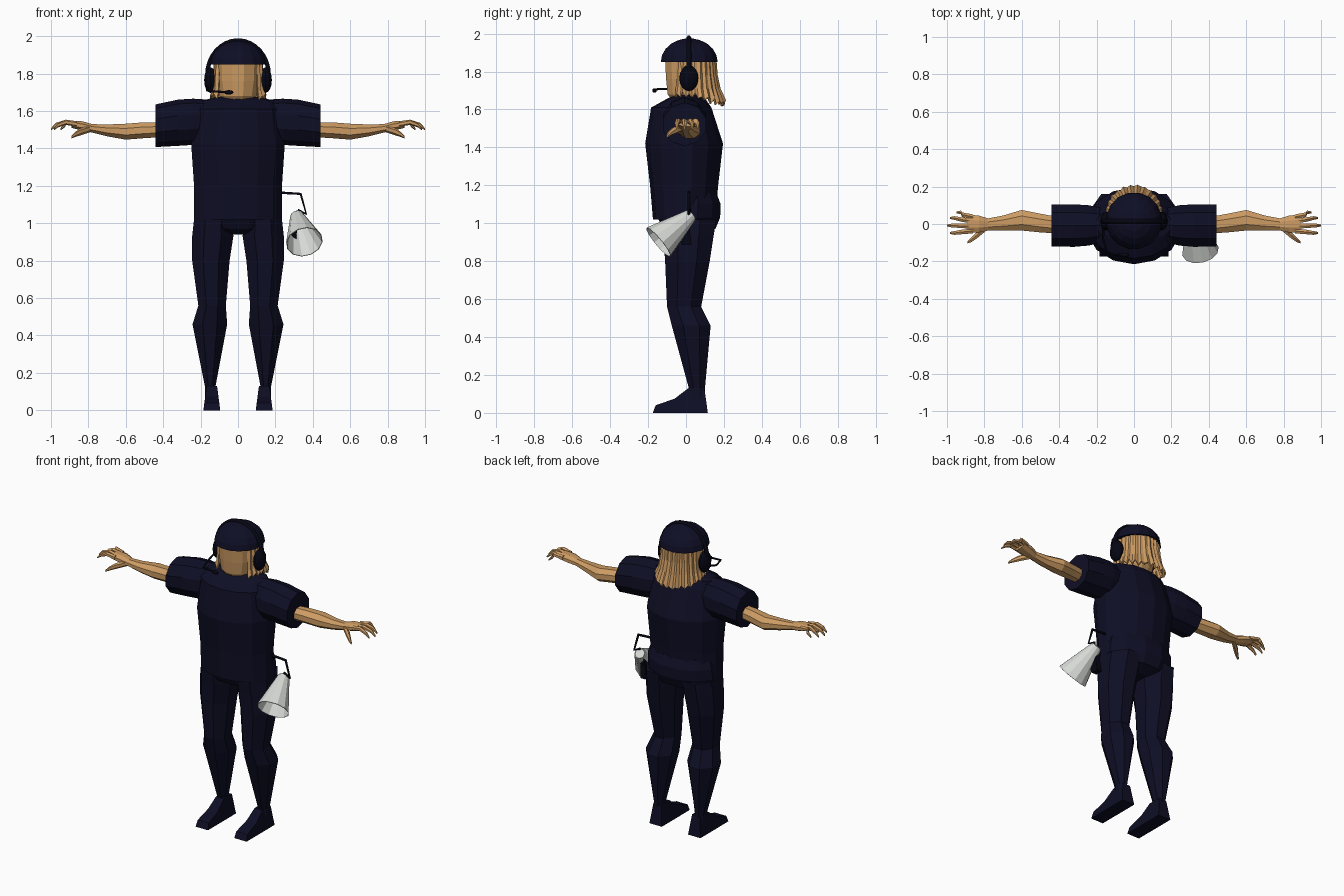
import bpy, bmesh, math, random
from mathutils import Vector

random.seed(4)
cube = bpy.data.objects.get("Cube")
if cube:
    bpy.data.objects.remove(cube)


def material(name, rgb):
    m = bpy.data.materials.new(name)
    m.use_nodes = True
    m.diffuse_color = (*rgb, 1)
    m.node_tree.nodes["Principled BSDF"].inputs["Base Color"].default_value = (*rgb, 1)
    return m


navy = material("navy cloth", (0.0045, 0.0045, 0.019))
dark = material("dark plastic", (0.002, 0.002, 0.007))
skin = material("tan skin", (0.61, 0.33, 0.125))
white = material("pale grey", (0.68, 0.70, 0.67))


def finish(name, bm, mat):
    bmesh.ops.recalc_face_normals(bm, faces=bm.faces)
    mesh = bpy.data.meshes.new(name)
    bm.to_mesh(mesh)
    bm.free()
    mesh.materials.append(mat)
    ob = bpy.data.objects.new(name, mesh)
    bpy.context.collection.objects.link(ob)
    return ob


def skin_rings(name, rings, mat, caps=True):
    """Bridge rows of points into a closed tube."""
    bm = bmesh.new()
    rows = [[bm.verts.new(p) for p in ring] for ring in rings]
    n = len(rows[0])
    for a, b in zip(rows, rows[1:]):
        for i in range(n):
            j = (i + 1) % n
            bm.faces.new((a[i], a[j], b[j], b[i]))
    if caps:
        bm.faces.new(rows[0])
        bm.faces.new(rows[-1])
    return finish(name, bm, mat)


def loft(name, sections, mat, n=8, axis="z", side=1):
    """Sections are (along, low1, high1, low2, high2) extents across the axis."""
    k = 1 / math.cos(math.pi / n)
    rings = []
    for t, a0, a1, b0, b1 in sections:
        ring = []
        for i in range(n):
            ang = 2 * math.pi * (i + 0.5) / n
            a = (a0 + a1) / 2 + (a1 - a0) / 2 * k * math.cos(ang)
            b = (b0 + b1) / 2 + (b1 - b0) / 2 * k * math.sin(ang)
            ring.append((side * a, b, t) if axis == "z" else (side * t, a, b))
        rings.append(ring)
    return skin_rings(name, rings, mat)


def tube(name, points, radius, mat):
    cu = bpy.data.curves.new(name, "CURVE")
    cu.dimensions = "3D"
    cu.bevel_depth = radius
    cu.bevel_resolution = 1
    cu.use_fill_caps = True
    sp = cu.splines.new("POLY")
    sp.points.add(len(points) - 1)
    for p, co in zip(sp.points, points):
        p.co = (*co, 1)
    cu.materials.append(mat)
    ob = bpy.data.objects.new(name, cu)
    bpy.context.collection.objects.link(ob)
    return ob


def ball(name, centre, size, mat, u=12, v=8):
    bm = bmesh.new()
    bmesh.ops.create_uvsphere(bm, u_segments=u, v_segments=v, radius=1)
    for vert in bm.verts:
        vert.co = Vector(centre) + Vector([c * s for c, s in zip(vert.co, size)])
    return finish(name, bm, mat)


# Torso and pelvis
loft("shirt", [(1.02, -.235, .235, -.17, .15), (1.2, -.235, .235, -.185, .165),
               (1.42, -.25, .25, -.21, .19), (1.61, -.225, .225, -.18, .13),
               (1.655, -.2, .2, -.10, .10), (1.675, -.11, .11, -.06, .08)], navy, 14)
loft("pelvis", [(0.94, -.06, .06, -.07, .09), (0.97, -.2, .2, -.12, .155),
                (1.03, -.235, .235, -.15, .18), (1.1, -.23, .23, -.14, .183),
                (1.16, -.21, .21, -.12, .16)], navy, 12)

# Limbs, repeated on both sides
for s, label in ((1, "left"), (-1, "right")):
    loft(label + "_leg", [(1.02, .03, .235, -.13, .16), (0.93, .025, .245, -.12, .145),
                          (0.8, .045, .245, -.11, .125), (0.56, .065, .212, -.10, .08),
                          (0.46, .058, .243, -.075, .13), (0.13, .12, .177, .015, .1),
                          (0.05, .12, .177, .01, .1)], navy, 8, side=s)

    # Shoe from its side profile
    profile = [(.115, 0), (.097, .13), (.012, .13), (-.06, .075), (-.16, .04), (-.175, 0)]
    shoe = [[(s * (.14 + d * (.045 - .13 * z)), y, z) for y, z in profile] for d in (-1, 1)]
    skin_rings(label + "_shoe", shoe, navy)

    loft(label + "_sleeve", [(.15, -.09, .08, 1.44, 1.655), (.24, -.115, .10, 1.425, 1.66),
                             (.32, -.122, .105, 1.42, 1.655), (.44, -.12, .105, 1.413, 1.63)],
         navy, 10, "x", s)
    loft(label + "_arm", [(.42, -.05, .04, 1.46, 1.54), (.5, -.045, .055, 1.455, 1.54),
                          (.6, -.035, .075, 1.447, 1.532), (.7, -.035, .045, 1.465, 1.528),
                          (.78, -.035, .03, 1.485, 1.53), (.83, -.045, .045, 1.495, 1.545),
                          (.89, -.045, .05, 1.51, 1.548)], skin, 8, "x", s)

    # Four drooping fingers and a thumb
    for i, (y, tip_y, tip_x) in enumerate([(.038, .062, .95), (.015, .032, .985),
                                           (-.012, -.008, 1.0), (-.037, -.048, .985)]):
        path = [(.86, y, 1.53, .013), (.92, (y + tip_y) / 2, 1.54, .012),
                (tip_x - .025, tip_y, 1.525, .010), (tip_x, tip_y, 1.502, .005)]
        loft(f"{label}_finger_{i + 1}", [(x, c - r, c + r, z - r, z + r) for x, c, z, r in path],
             skin, 6, "x", s)
    path = [(.79, -.02, 1.505, .016), (.84, -.06, 1.49, .017),
            (.87, -.085, 1.475, .012), (.89, -.098, 1.46, .006)]
    loft(label + "_thumb", [(x, c - r, c + r, z - r, z + r) for x, c, z, r in path],
         skin, 6, "x", s)

    # Ear cup
    ball(label + "_ear_cup", (s * .147, .015, 1.765), (.034, .05, .068), dark)

# Head
loft("head", [(1.6, -.06, .06, -.05, .07), (1.65, -.08, .08, -.075, .09),
              (1.68, -.1, .1, -.097, .11), (1.76, -.115, .115, -.105, .13),
              (1.86, -.12, .12, -.11, .13)], skin, 12)

# Hair: flared sheet with ragged lower tips
bm = bmesh.new()
rows = []
count = 40
for i in range(count + 1):
    ang = math.radians(-35 + 250 * i / count)
    back = max(0, math.sin(ang))
    wave = .007 * (i % 2) + random.uniform(-.003, .003)
    tip = 1.665 - .045 * back + (.022 if i % 2 else 0) + random.uniform(-.008, .008)
    col = []
    for z, r in ((1.87, .118), (1.78, .125), (1.71, .128 + .012 * back), (tip, .138 + .03 * back)):
        r += wave
        col.append(bm.verts.new((r * math.cos(ang), .025 + r * 1.02 * math.sin(ang), z)))
    rows.append(col)
for a, b in zip(rows, rows[1:]):
    for j in range(3):
        bm.faces.new((a[j], b[j], b[j + 1], a[j + 1]))
hair = finish("hair", bm, skin)
thick = hair.modifiers.new("thickness", "SOLIDIFY")
thick.thickness = .012
thick.offset = 0

# Helmet dome with a flat underside
dome = [(1.85 + .125 * math.sin(a), math.cos(a)) for a in (0, .3, .6, .9, 1.2, 1.45)]
loft("helmet", [(z, -.147 * c, .147 * c, .017 - .15 * c, .017 + .15 * c) for z, c in dome], navy, 16)

# Headset band, boom and microphone
arc = [math.pi * i / 16 for i in range(17)]
tube("headset_band", [(.165 * math.cos(a), .015, 1.79 + .188 * math.sin(a)) for a in arc], .013, dark)
tube("microphone_boom", [(-.165, .0, 1.735), (-.165, -.08, 1.71), (-.14, -.16, 1.706),
                         (-.05, -.165, 1.7)], .006, dark)
ball("microphone", (-.05, -.166, 1.7), (.026, .012, .012), dark, 8, 6)

# Megaphone: open cone hanging beside the hip
narrow, wide = Vector((.315, .025, 1.04)), Vector((.355, -.145, .90))
turn = (wide - narrow).to_track_quat("Z", "Y")


def circle(centre, r, n=12):
    return [centre + turn @ Vector((r * math.cos(2 * math.pi * i / n),
                                    r * math.sin(2 * math.pi * i / n), 0)) for i in range(n)]


horn = skin_rings("megaphone_horn", [circle(narrow, .036), circle(wide, .1)], white, False)
wall = horn.modifiers.new("thickness", "SOLIDIFY")
wall.thickness = .004
axis = (wide - narrow).normalized()
skin_rings("megaphone_back", [circle(narrow - axis * .008, .03), circle(narrow + axis * .01, .034)], white)
loft("megaphone_handle", [(.885, .275, .31, -.02, .03), (.96, .28, .315, -.05, .02),
                          (1.02, .285, .32, -.03, .03)], dark, 4)
tube("megaphone_strap", [(.2, .015, 1.165), (.335, .015, 1.157), (.365, .015, 1.05),
                         (.32, .02, 1.07)], .008, dark)
